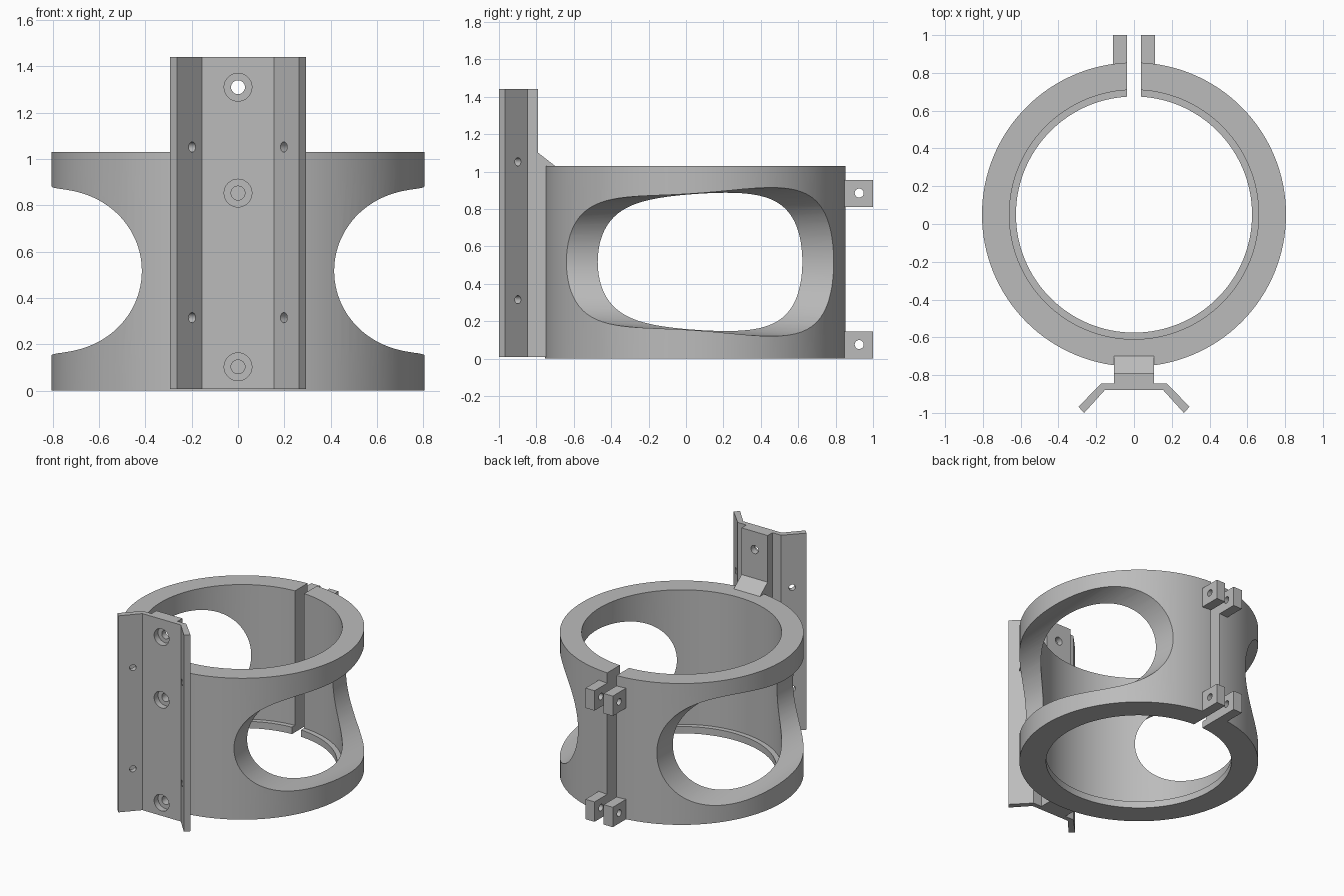
import bpy, bmesh, math
from mathutils import Vector

cube = bpy.data.objects.get("Cube")
if cube:
    bpy.data.objects.remove(cube, do_unlink=True)

grey = bpy.data.materials.new("plain grey")
grey.use_nodes = True
grey.diffuse_color = (0.5, 0.5, 0.5, 1)
grey.node_tree.nodes["Principled BSDF"].inputs["Base Color"].default_value = (0.5, 0.5, 0.5, 1)

CY = 0.05                     # ring centre along y
Y, X = Vector((0, 1, 0)), Vector((1, 0, 0))


def finish(name, bm):
    bmesh.ops.recalc_face_normals(bm, faces=bm.faces)
    mesh = bpy.data.meshes.new(name)
    bm.to_mesh(mesh)
    bm.free()
    obj = bpy.data.objects.new(name, mesh)
    bpy.context.collection.objects.link(obj)
    mesh.materials.append(grey)
    return obj


def prism(name, points, vec):
    """Extrude a closed outline along a vector."""
    bm = bmesh.new()
    face = bm.faces.new([bm.verts.new(p) for p in points])
    new = bmesh.ops.extrude_face_region(bm, geom=[face])["geom"]
    bmesh.ops.translate(bm, vec=vec, verts=[v for v in new if isinstance(v, bmesh.types.BMVert)])
    return finish(name, bm)


def drill(start, direction, length, r1, r2=None, segments=32):
    """Round or tapered cutter running from start along direction."""
    bm = bmesh.new()
    bmesh.ops.create_cone(bm, cap_ends=True, segments=segments, radius1=r1,
                          radius2=r1 if r2 is None else r2, depth=length)
    d = Vector(direction).normalized()
    bmesh.ops.rotate(bm, verts=bm.verts, matrix=Vector((0, 0, 1)).rotation_difference(d).to_matrix())
    bmesh.ops.translate(bm, verts=bm.verts, vec=Vector(start) + d * length / 2)
    obj = finish("cutter", bm)
    obj.hide_render = True
    return obj


def select(obj):
    bpy.ops.object.select_all(action='DESELECT')
    obj.select_set(True)
    bpy.context.view_layer.objects.active = obj


def cut(obj, cutters):
    select(obj)
    for c in cutters:
        mod = obj.modifiers.new("cut", 'BOOLEAN')
        mod.operation, mod.solver, mod.object = 'DIFFERENCE', 'EXACT', c
        bpy.ops.object.modifier_apply(modifier=mod.name)


def smooth(obj):
    select(obj)
    bpy.ops.object.shade_smooth_by_angle(angle=math.radians(30))


def remove(cutters):
    for c in cutters:
        bpy.data.objects.remove(c, do_unlink=True)


# Clamp ring with a small inner lip at the bottom
profile = [(0.625, 0), (0.805, 0), (0.805, 1.03), (0.66, 1.03), (0.66, 0.05), (0.625, 0.05)]
bm = bmesh.new()
verts = [bm.verts.new((r, 0, z)) for r, z in profile]
edges = [bm.edges.new((verts[i], verts[i - 1])) for i in range(len(verts))]
bmesh.ops.spin(bm, geom=verts + edges, cent=(0, 0, 0), axis=(0, 0, 1),
               angle=math.tau, steps=128, use_merge=True)
bmesh.ops.remove_doubles(bm, verts=bm.verts, dist=0.0005)
bmesh.ops.translate(bm, verts=bm.verts, vec=(0, CY, 0))
ring = finish("clamp_ring", bm)

# Tapered side windows and the split at the back
cutters = [drill((s * 0.74, CY - 0.95, 0.517), Y, 1.9, 0.307, 0.437, 96) for s in (-1, 1)]
cutters.append(prism("cutter", [(-0.037, 0.4, -0.1), (0.037, 0.4, -0.1),
                                (0.037, 1.1, -0.1), (-0.037, 1.1, -0.1)], (0, 0, 1.3)))
cut(ring, cutters)
smooth(ring)
remove(cutters)

# Bolt ears either side of the split
for level, z in (("lower", 0), ("upper", 0.81)):
    for side, s in (("left", 1), ("right", -1)):
        a, b = s * 0.037, s * 0.11
        ear = prism(f"{level}_{side}_ear", [(a, 0.83, z), (b, 0.83, z), (b, 1, z), (a, 1, z)],
                    (0, 0, 0.145))
        bolt = [drill((-0.3, 0.926, z + 0.075), X, 0.6, 0.024)]
        cut(ear, bolt)
        smooth(ear)
        remove(bolt)

# Mounting rail with angled wings
half = [(0.155, -0.88), (0.264, -1), (0.294, -0.968), (0.175, -0.845), (0.105, -0.845), (0.105, -0.79)]
outline = half + [(-x, y) for x, y in reversed(half)]
rail = prism("mounting_rail", [(x, y, 0.008) for x, y in outline], (0, 0, 1.432))

# Pad and sloped gusset joining rail to ring
side = [(-0.79, 0.008), (-0.7, 0.008), (-0.7, 1.03), (-0.79, 1.1)]
pad = prism("rail_pad", [(-0.105, y, z) for y, z in side], (0.21, 0, 0))

# Counterbored screw holes; only the top one goes right through
screws = []
for z in (0.103, 0.853, 1.31):
    screws += [drill((0, -0.95, z), Y, 0.115, 0.06), drill((0, -0.95, z), Y, 0.2, 0.03)]
wing_holes = [drill((s * 0.13, -0.995, z), (s, 1, 0), 0.2, 0.022)
              for s in (-1, 1) for z in (0.315, 1.052)]
cut(rail, screws + wing_holes)
cut(pad, screws[:4])
remove(screws + wing_holes)
smooth(rail)
smooth(pad)
